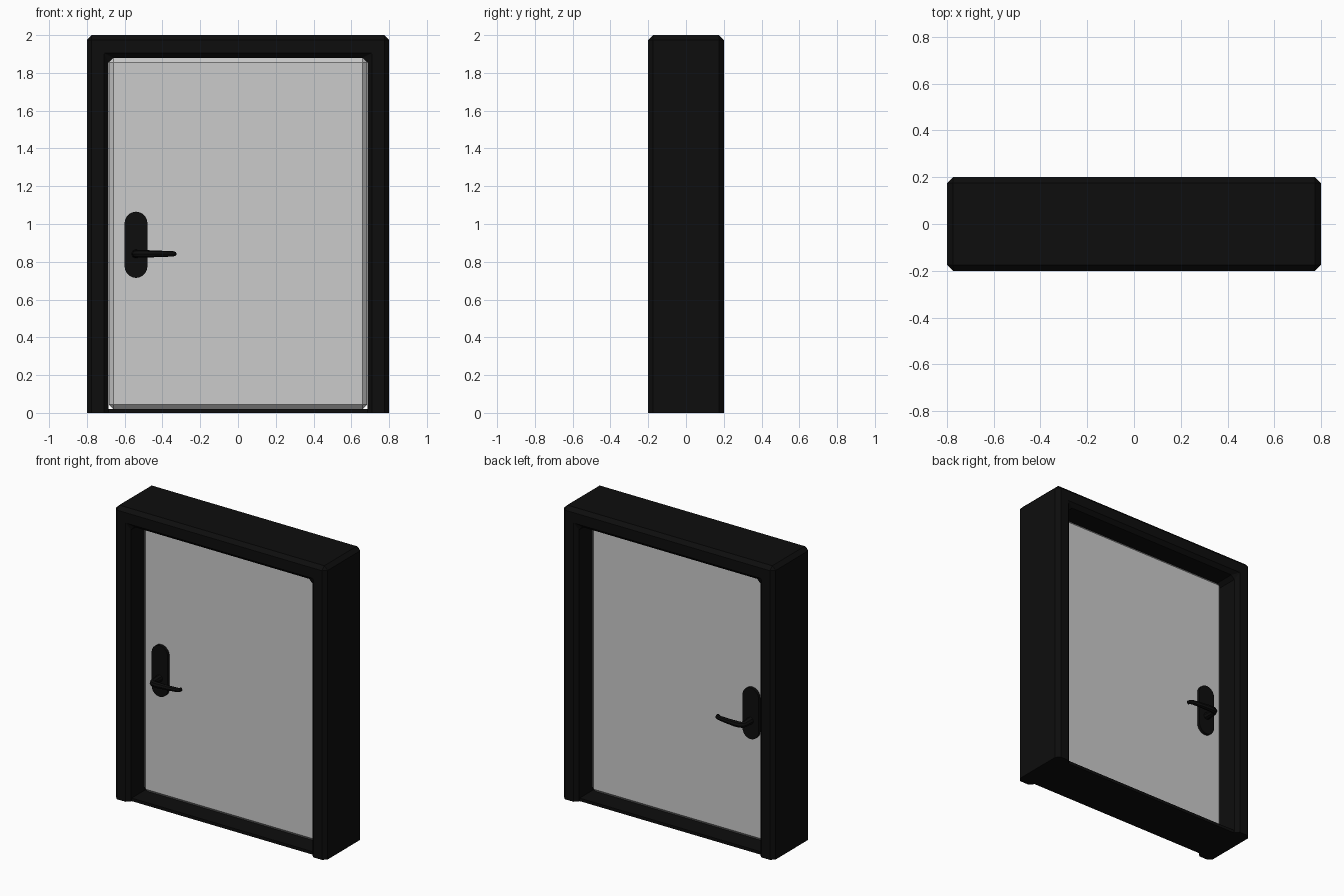
import bpy, bmesh, math

if "Cube" in bpy.data.objects:
    bpy.data.objects.remove(bpy.data.objects["Cube"])


def material(name, color):
    m = bpy.data.materials.new(name)
    m.diffuse_color = color
    m.use_nodes = True
    m.node_tree.nodes["Principled BSDF"].inputs["Base Color"].default_value = m.diffuse_color
    return m


black = material("black", (0.004, 0.004, 0.004, 1))


def prism(name, profile, y0, y1, bevel=0.0, keep_floor=False, mat=None):
    """Extrude an (x, z) outline from y0 to y1 and chamfer its edges."""
    bm = bmesh.new()
    face = bm.faces.new([bm.verts.new((x, y0, z)) for x, z in profile])
    ext = bmesh.ops.extrude_face_region(bm, geom=[face])
    for v in ext["geom"]:
        if isinstance(v, bmesh.types.BMVert):
            v.co.y = y1
    bmesh.ops.recalc_face_normals(bm, faces=bm.faces)
    if bevel:
        edges = [e for e in bm.edges
                 if not (keep_floor and all(v.co.z < 1e-4 for v in e.verts))]
        bmesh.ops.bevel(bm, geom=edges, offset=bevel, segments=1,
                        profile=0.5, affect='EDGES', clamp_overlap=True)
        bmesh.ops.recalc_face_normals(bm, faces=bm.faces)
    mesh = bpy.data.meshes.new(name)
    bm.to_mesh(mesh)
    bm.free()
    ob = bpy.data.objects.new(name, mesh)
    bpy.context.collection.objects.link(ob)
    if mat:
        mesh.materials.append(mat)
    return ob


def rect(x, z0, z1):
    return [(-x, z0), (x, z0), (x, z1), (-x, z1)]


def smooth(ob, angle=40):
    bpy.ops.object.select_all(action='DESELECT')
    ob.select_set(True)
    bpy.context.view_layer.objects.active = ob
    bpy.ops.object.shade_smooth_by_angle(angle=math.radians(angle))


def tube(name, points, mat):
    """Tapered round bar through (x, y, z, radius) points."""
    cu = bpy.data.curves.new(name, 'CURVE')
    cu.dimensions = '3D'
    cu.bevel_depth = 1.0
    cu.bevel_resolution = 2
    cu.use_fill_caps = True
    sp = cu.splines.new('POLY')
    sp.points.add(len(points) - 1)
    for p, (x, y, z, r) in zip(sp.points, points):
        p.co = (x, y, z, 1)
        p.radius = r
    cu.materials.append(mat)
    ob = bpy.data.objects.new(name, cu)
    bpy.context.collection.objects.link(ob)
    bpy.ops.object.select_all(action='DESELECT')
    ob.select_set(True)
    bpy.context.view_layer.objects.active = ob
    bpy.ops.object.convert(target='MESH')
    smooth(bpy.context.object)


# frame: upside-down U with chamfered edges
W, I, H, T = 0.8, 0.685, 2.0, 1.88
prism("door_frame", [(-W, 0), (-I, 0), (-I, T), (I, T), (I, 0), (W, 0), (W, H), (-W, H)],
      -0.2, 0.2, 0.025, True, black)

# threshold between the jambs
prism("threshold", rect(I, 0, 0.02), -0.17, 0.17, mat=black)

# door leaf
prism("door_panel", rect(I - 0.001, 0.02, T), -0.055, 0.055, 0.024)

# handle sets on both faces
HX, LZ = -0.54, 0.842
plate = []
for cz, start in ((1.005, 0), (0.775, math.pi)):
    for i in range(17):
        a = start + math.pi * i / 16
        plate.append((HX + 0.06 * math.cos(a), cz + 0.06 * math.sin(a)))

for side, label in ((-1, "front"), (1, "back")):
    smooth(prism(label + "_handle_plate", plate, side * 0.05, side * 0.075, mat=black))
    lever = [(HX, 0.07, 0.024), (HX, 0.145, 0.02), (HX + 0.006, 0.157, 0.02),
             (HX + 0.02, 0.164, 0.02), (HX + 0.05, 0.166, 0.02), (-0.42, 0.162, 0.017),
             (-0.36, 0.155, 0.015), (-0.342, 0.148, 0.014), (-0.336, 0.132, 0.012)]
    tube(label + "_lever", [(x, side * y, LZ, r) for x, y, r in lever], black)
